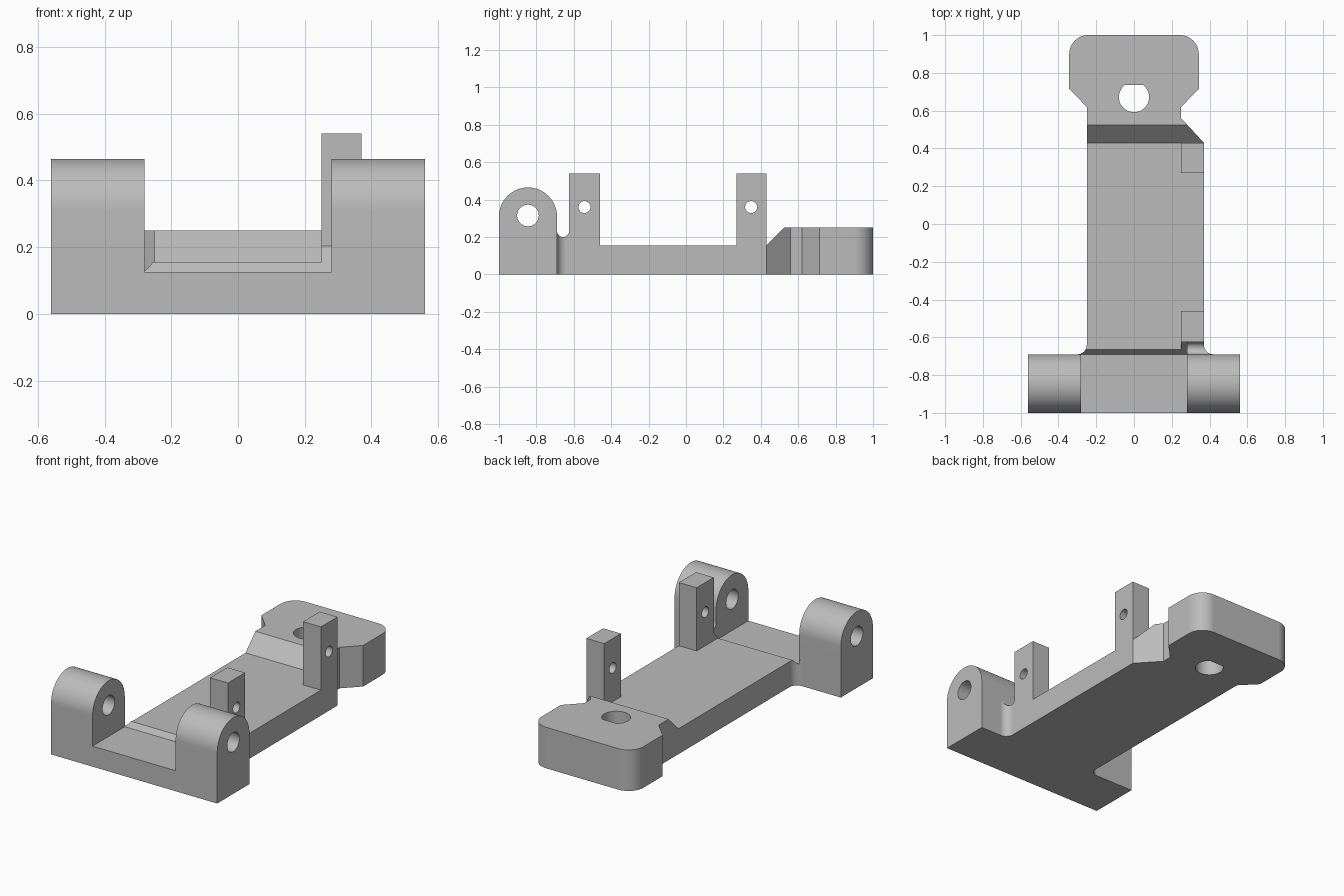
import bpy, bmesh
from math import cos, sin, pi, radians

cube = bpy.data.objects.get("Cube")
if cube:
    bpy.data.objects.remove(cube)

grey = bpy.data.materials.new("plain_grey")
grey.use_nodes = True
colour = (0.5, 0.5, 0.5, 1)
grey.diffuse_color = colour
grey.node_tree.nodes["Principled BSDF"].inputs["Base Color"].default_value = colour


def arc(cx, cy, r, start, end, n=10):
    """Points along a circular arc, angles in degrees."""
    angles = [radians(start + (end - start) * i / n) for i in range(n + 1)]
    return [(cx + r * cos(a), cy + r * sin(a)) for a in angles]


def prism(name, outline, low, high, axis="z"):
    """Extrude an outline: (x, y) along z, or (y, z) along x."""
    bm = bmesh.new()
    place = (lambda p: (p[0], p[1], low)) if axis == "z" else (lambda p: (low, p[0], p[1]))
    face = bm.faces.new([bm.verts.new(place(p)) for p in outline])
    top = bmesh.ops.extrude_face_region(bm, geom=[face])["geom"]
    shift = (0, 0, high - low) if axis == "z" else (high - low, 0, 0)
    bmesh.ops.translate(bm, vec=shift, verts=[v for v in top if isinstance(v, bmesh.types.BMVert)])
    bmesh.ops.recalc_face_normals(bm, faces=bm.faces)
    mesh = bpy.data.meshes.new(name)
    bm.to_mesh(mesh)
    bm.free()
    mesh.materials.append(grey)
    obj = bpy.data.objects.new(name, mesh)
    bpy.context.collection.objects.link(obj)
    return obj


helpers = []


def combine(target, tool, operation):
    tool.hide_render = True
    mod = target.modifiers.new(tool.name, "BOOLEAN")
    mod.operation, mod.solver, mod.object = operation, "EXACT", tool
    helpers.append(tool)


# Plan outline: front bar, filleted body, tapered neck and rounded head
plan = [(-0.56, -1), (0.56, -1), (0.56, -0.69)]
plan += arc(0.42, -0.64, 0.05, 270, 180)
plan += [(0.37, 0.43), (0.25, 0.56), (0.25, 0.62), (0.343, 0.715)]
plan += arc(0.243, 0.9, 0.1, 0, 90)
plan += arc(-0.243, 0.9, 0.1, 90, 180)
plan += [(-0.343, 0.715), (-0.25, 0.62)]
plan += arc(-0.30, -0.64, 0.05, 0, -90)
plan += [(-0.56, -0.69)]
bracket = prism("mounting_bracket", plan, 0, 0.8)

# Side silhouette: domed lugs, relief groove, two posts, ramp and head
side = [(-1.2, -0.2), (-1.2, 0.2), (-1, 0.2)]
side += arc(-0.845, 0.31, 0.155, 180, 0, 32)
side += arc(-0.6575, 0.2325, 0.0325, 180, 360, 12)
side += [(-0.625, 0.54), (-0.46, 0.54), (-0.46, 0.155), (0.27, 0.155), (0.27, 0.54),
         (0.43, 0.54), (0.43, 0.155), (0.525, 0.25), (1.2, 0.25), (1.2, -0.2)]
combine(bracket, prism("side_shape", side, -1, 1, "x"), "INTERSECT")

# Open space between the lugs and beside the posts
channel = [(-1.1, 0.125), (-0.69, 0.125), (-0.665, 0.155), (0.43, 0.155), (0.47, 0.9), (-1.1, 0.9)]
combine(bracket, prism("channel_cutter", channel, -0.28, 0.25, "x"), "DIFFERENCE")
slope = [(-1.1, 0.125), (-0.69, 0.125), (-0.625, 0.203), (-0.625, 0.9), (-1.1, 0.9)]
combine(bracket, prism("slope_cutter", slope, 0, 0.28, "x"), "DIFFERENCE")
fillet_top = [(-0.69, 0.155), (-0.5, 0.155), (-0.5, 0.9), (-0.69, 0.9)]
combine(bracket, prism("fillet_cutter", fillet_top, -0.9, -0.26, "x"), "DIFFERENCE")

# Cross holes through the lugs and the posts
for name, y, z, r in (("lug_hole", -0.845, 0.315, 0.058),
                      ("front_post_hole", -0.543, 0.36, 0.032),
                      ("rear_post_hole", 0.348, 0.36, 0.032)):
    combine(bracket, prism(name, arc(y, z, r, 0, 360, 32)[:-1], -1, 1, "x"), "DIFFERENCE")

# Flat-sided hole through the head
flat_hole = arc(0, 0.672, 0.08, 127, 413, 36)
combine(bracket, prism("head_hole", flat_hole, -0.2, 0.9), "DIFFERENCE")

# Bake the cuts and remove the helpers
bpy.context.view_layer.update()
evaluated = bracket.evaluated_get(bpy.context.evaluated_depsgraph_get())
mesh = bpy.data.meshes.new_from_object(evaluated)
bracket.modifiers.clear()
bracket.data = mesh
for tool in helpers:
    bpy.data.objects.remove(tool)
mesh.materials.clear()
mesh.materials.append(grey)
for poly in mesh.polygons:
    poly.material_index = 0

# Smooth curves with crisp edges
bpy.ops.object.select_all(action="DESELECT")
bracket.select_set(True)
bpy.context.view_layer.objects.active = bracket
bpy.ops.object.shade_smooth_by_angle(angle=radians(25))
weighted = bracket.modifiers.new("flat_face_normals", "WEIGHTED_NORMAL")
weighted.keep_sharp = True
